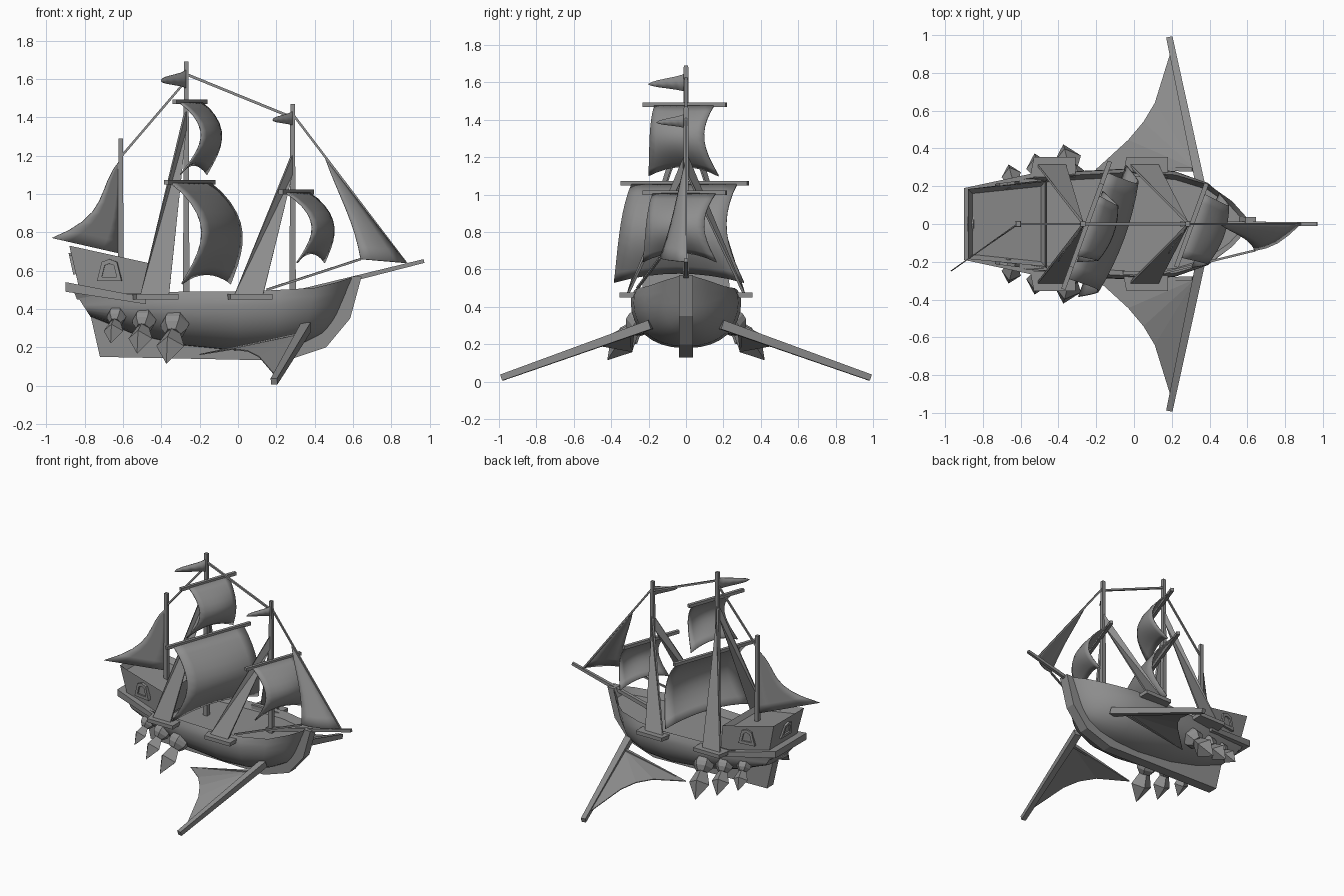
import bpy, bmesh, math
from mathutils import Vector, Matrix

cube = bpy.data.objects.get("Cube")
if cube:
    bpy.data.objects.remove(cube, do_unlink=True)

GREY = (0.27, 0.27, 0.27, 1.0)
grey = bpy.data.materials.new("weathered grey")
grey.use_nodes = True
grey.diffuse_color = GREY
grey.node_tree.nodes["Principled BSDF"].inputs["Base Color"].default_value = GREY


def finish(name, bm, smooth=None, thickness=0):
    """Turn a bmesh into a named object."""
    bmesh.ops.recalc_face_normals(bm, faces=bm.faces[:])
    mesh = bpy.data.meshes.new(name)
    bm.to_mesh(mesh)
    bm.free()
    mesh.materials.append(grey)
    obj = bpy.data.objects.new(name, mesh)
    bpy.context.scene.collection.objects.link(obj)
    if thickness:
        solid = obj.modifiers.new("thickness", 'SOLIDIFY')
        solid.thickness = thickness
        solid.offset = 0
    if smooth:
        bpy.ops.object.select_all(action='DESELECT')
        obj.select_set(True)
        bpy.context.view_layer.objects.active = obj
        bpy.ops.object.shade_smooth_by_angle(angle=math.radians(smooth))
    return obj


def loft(name, rings, closed=True, caps=True, smooth=None, thickness=0, sink=None):
    """Skin equal-length rings; sink = (rim width, depth) recesses the top."""
    bm = bmesh.new()
    rows = [[bm.verts.new(p) for p in ring] for ring in rings]
    n = len(rows[0])
    for lower, upper in zip(rows, rows[1:]):
        for i in range(n if closed else n - 1):
            j = (i + 1) % n
            bm.faces.new((lower[i], lower[j], upper[j], upper[i]))
    if caps:
        bm.faces.new(rows[0])
        top = bm.faces.new(rows[-1])
        if sink:
            bmesh.ops.recalc_face_normals(bm, faces=bm.faces[:])
            bmesh.ops.inset_region(bm, faces=[top], thickness=sink[0])
            bmesh.ops.translate(bm, verts=top.verts[:], vec=(0, 0, -sink[1]))
    return finish(name, bm, smooth, thickness)


def plate(name, points, thickness):
    bm = bmesh.new()
    bm.faces.new([bm.verts.new(p) for p in points])
    bmesh.ops.triangulate(bm, faces=bm.faces[:])
    return finish(name, bm, None, thickness)


def beam(name, start, end, width, end_width=None):
    """Square bar between two points."""
    start, end = Vector(start), Vector(end)
    axis = end - start
    place = Matrix.Translation((start + end) / 2) @ axis.to_track_quat('Z', 'Y').to_matrix().to_4x4()
    bm = bmesh.new()
    bmesh.ops.create_cone(bm, cap_ends=True, segments=4, radius1=width * math.sqrt(0.5),
                          radius2=(end_width or width) * math.sqrt(0.5), depth=axis.length,
                          matrix=place @ Matrix.Rotation(math.pi / 4, 4, 'Z'))
    return finish(name, bm)


def flip(points, side):
    return [(x, y * side, z) for x, y, z in points]


SIDES = (("left", 1), ("right", -1))

# Hull: stations of bottom x, top x, bottom z, belly width, rim width, rim z
stations = [(-.77, -.86, .36, .16, .17, .50), (-.55, -.57, .27, .24, .24, .48),
            (-.30, -.30, .21, .28, .26, .49), (0, 0, .18, .295, .275, .49),
            (.20, .22, .19, .28, .26, .50), (.34, .40, .22, .22, .205, .51),
            (.44, .52, .27, .12, .12, .54), (.51, .61, .34, .02, .02, .57)]
belly = .42
sections = []
for xb, xt, zb, wide, rim, zr in stations:
    half = [(rim, zr), (wide * .99, (belly + zr) / 2)]
    for k in range(8):
        a = math.pi / 2 * k / 8
        half.append((wide * math.cos(a) ** .85, belly - (belly - zb) * math.sin(a)))
    outline = half + [(0, zb)] + [(-y, z) for y, z in reversed(half)]
    sections.append([(xb + (xt - xb) * (z - zb) / (zr - zb), y, z) for y, z in outline])
bm = bmesh.new()
rows = [[bm.verts.new(p) for p in s] for s in sections]
for a, b in zip(rows, rows[1:]):
    for i in range(len(a) - 1):
        bm.faces.new((a[i], a[i + 1], b[i + 1], b[i]))
bm.faces.new(rows[0])
bm.faces.new(rows[-1])
# Deck sunk inside the bulwark
top = bm.faces.new([r[0] for r in rows] + [r[-1] for r in reversed(rows)])
bmesh.ops.recalc_face_normals(bm, faces=bm.faces[:])
bmesh.ops.inset_region(bm, faces=[top], thickness=.025)
bmesh.ops.translate(bm, verts=top.verts[:], vec=(0, 0, -.05))
bmesh.ops.triangulate(bm, faces=[top])
finish("hull", bm, 40)

# Keel and stem post
keel = [(-.77, .37), (-.72, .15), (.25, .13), (.46, .20), (.585, .35), (.645, .57),
        (.59, .57), (.48, .35), (.33, .26), (0, .22), (-.4, .26)]
loft("keel", [[(x, y, z) for x, z in keel] for y in (-.038, .038)])

# Stern castle with sunken deck, and the gallery around it
def stern_ring(back, front, wb, wf, zb, zf):
    return [(back, -wb, zb), (front, -wf, zf), (front, wf, zf), (back, wb, zb)]

loft("stern_castle", [stern_ring(-.82, -.46, .165, .235, .47, .46),
                      stern_ring(-.88, -.47, .185, .225, .73, .64)], sink=(.035, .04))
loft("stern_gallery", [stern_ring(-.9, -.48, .19, .28, .49, .425),
                       stern_ring(-.9, -.48, .19, .28, .54, .46)])

# Castle windows: two stacked trapezoid frames per wall
shape = [(-.065, -.055), (.065, -.055), (.04, .045), (0, .06), (-.04, .045)]
def window(name, centre, across, up, out):
    centre, across, up, out = map(Vector, (centre, across, up, out))
    across.normalize(); up.normalize(); out.normalize()
    rings = [[centre + across * u * s + up * v * s + out * d for u, v in shape]
             for s, d in ((1, -.02), (1, .014), (.6, .014), (.6, .002))]
    loft(name, rings)

for side, s in SIDES:
    window(side + "_window", (-.67, .207 * s, .60), (1, .13 * s, 0), (0, 0, 1), (-.13, s, 0))
window("stern_window", (-.857, 0, .635), (0, 1, 0), (-.22, 0, 1), (-1, 0, -.22))

# Masts, bowsprit and stays
beam("main_mast", (-.27, 0, .43), (-.27, 0, 1.69), .034, .024)
beam("fore_mast", (.285, 0, .44), (.285, 0, 1.47), .034, .024)
beam("mizzen_mast", (-.612, 0, .62), (-.612, 0, 1.29), .03, .024)
beam("bowsprit", (.25, 0, .47), (.97, 0, .65), .03, .02)
beam("main_stay", (-.26, 0, 1.62), (.28, 0, 1.40), .014)
beam("mizzen_stay", (-.28, 0, 1.58), (-.605, 0, 1.20), .012)
beam("fore_stay", (.29, 0, 1.41), (.88, 0, .635), .012)
beam("jib_sheet", (.64, -.14, .66), (.15, -.26, .5), .012)

# Square sails on turned yards
turn = math.radians(20)
along = Vector((math.sin(turn), math.cos(turn), 0))
ahead = Vector((math.cos(turn), -math.sin(turn), 0))

def square_sail(name, x, z, drop, yard, wide_top, wide_low, bulge, foot):
    hub = Vector((x, 0, z)) + ahead * .02
    beam(name + "_yard", hub - along * yard, hub + along * yard, .024)
    rows = []
    for i in range(11):
        t = i / 10
        width = wide_top + (wide_low - wide_top) * t - .03 * math.sin(math.pi * t)
        push = bulge * math.sin(math.pi * t ** .85) + foot * t
        row = []
        for k in range(-4, 5):
            u = k / 4
            lift = .05 * t ** 3 * (1 - u * u)
            row.append(hub + along * width * u + ahead * (push + .03 * math.sin(math.pi * t) * (1 - u * u))
                       + Vector((0, 0, lift - drop * t)))
        rows.append(row)
    loft(name, rows, closed=False, caps=False, smooth=60, thickness=.008)

square_sail("main_course", -.27, 1.06, .53, .36, .30, .37, .135, .09)
square_sail("main_topsail", -.27, 1.48, .38, .235, .17, .20, .11, .02)
square_sail("fore_course", .285, 1.01, .37, .235, .18, .21, .11, .08)

# Jib and mizzen sail, skinned between two curved edges
def bow_sail(name, head, luff_end, clew, belly_in, out):
    head, luff_end, clew, out = map(Vector, (head, luff_end, clew, out))
    rows = []
    for i in range(9):
        t = i / 8
        a, b = head.lerp(luff_end, t), head.lerp(clew, t)
        b += (a - b) * belly_in * math.sin(math.pi * t)
        rows.append([a.lerp(b, u / 4) + out * math.sin(math.pi * u / 4) * t for u in range(5)])
    loft(name, rows, closed=False, caps=False, smooth=60, thickness=.006)

bow_sail("jib", (.455, 0, 1.185), (.88, 0, .64), (.64, -.14, .66), .12, (0, -.03, 0))
bow_sail("mizzen_sail", (-.612, 0, 1.18), (-.62, 0, .69), (-.97, -.25, .77), .38, (0, 0, 0))

# Pennants
for name, x, z, size in (("main_pennant", -.27, 1.6, 1), ("fore_pennant", .285, 1.395, .78)):
    rows = []
    for i in range(7):
        t = i / 6
        wave = .018 * math.sin(t * math.tau) * size
        base = Vector((x - .13 * size * t + wave, -.20 * size * t + wave, z - .01 * t))
        high = Vector((0, 0, .05 * size * (1 - t) + .002))
        rows.append([base - high, base + high])
    loft(name, rows, closed=False, caps=False, smooth=60, thickness=.006)

for side, s in SIDES:
    # Shroud plates on their channels
    for name, x, mast, peak in (("main", -.43, -.275, 1.43), ("fore", .06, .28, 1.2)):
        channel = flip([(x - .12, .25, .45), (x + .12, .25, .45),
                        (x + .12, .355, .45), (x - .10, .355, .45)], s)
        loft(f"{side}_{name}_channel", [channel, [(a, b, c + .028) for a, b, c in channel]])
        plate(f"{side}_{name}_shroud", flip([(x - .08, .31, .47), (x + .07, .31, .47),
                                             (mast, .01, peak - .1), (mast, .01, peak)], s), .014)
    # Wing spar, root strut and membrane
    beam(side + "_wing_spar", (.355, .19 * s, .305), (.188, .985 * s, .022), .05, .034)
    beam(side + "_wing_strut", (.31, .29 * s, .262), (-.2, .29 * s, .162), .024, .006)
    plate(side + "_wing_membrane", flip([(.325, .29, .265), (.20, .93, .045), (.11, .64, .15),
                                         (.05, .54, .18), (-.03, .445, .19), (-.2, .29, .162)], s), .006)
    # Faceted thrusters: collar, neck and spike along one axis
    for number, (x, y, z, size) in enumerate(((-.325, .235, .335, 1), (-.485, .215, .355, .85),
                                              (-.63, .185, .375, .7)), 1):
        axis = Vector((-.05, .19 * s, -.225)).normalized()
        place = Matrix.Translation((x, y * s, z)) @ axis.to_track_quat('Z', 'Y').to_matrix().to_4x4()
        for part, count, profile in (
                ("collar", 6, ((-.03, .06), (.02, .075), (.05, .07), (.085, .042))),
                ("spike", 4, ((.07, .035), (.17, .075), (.29, .002)))):
            rings = [[place @ Vector((r * size * math.cos(math.tau * k / count),
                                      r * size * math.sin(math.tau * k / count), d * size))
                      for k in range(count)] for d, r in profile]
            loft(f"{side}_thruster_{part}_{number}", rings)
